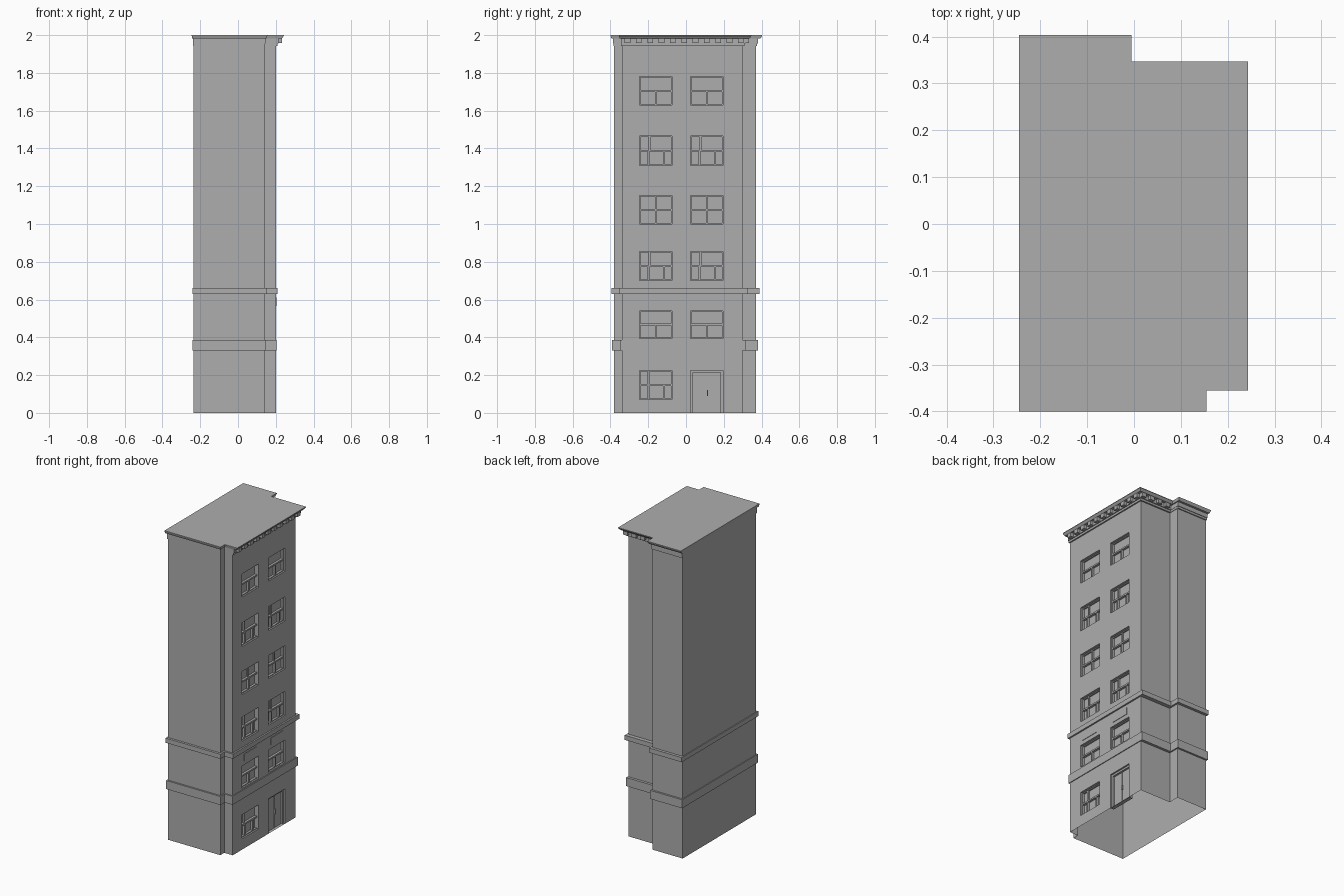
import bpy

if "Cube" in bpy.data.objects:
    bpy.data.objects.remove(bpy.data.objects["Cube"])

GREY = bpy.data.materials.new("plain grey")
GREY.diffuse_color = (0.42, 0.42, 0.42, 1)
GREY.use_nodes = True
GREY.node_tree.nodes["Principled BSDF"].inputs["Base Color"].default_value = GREY.diffuse_color


def make(name, verts, faces):
    me = bpy.data.meshes.new(name)
    me.from_pydata(verts, [], faces)
    me.materials.append(GREY)
    ob = bpy.data.objects.new(name, me)
    bpy.context.collection.objects.link(ob)
    return ob


def outline(l=0, f=0, r=0, b=0):
    """Footprint, counter-clockwise, pushed out to left, front, right and back."""
    s = f * 0.75
    return [(-.235 - l, -.38 - f), (.14 + s, -.38 - f), (.14 + s, -.34 - s), (.2 + r, -.34 - s),
            (.2 + r, .30 + b * 1.4), (-.02 + s, .30 + b * 1.4), (-.02 + s, .37 + b), (-.235 - l, .37 + b)]


def loft(name, rings, skip=(), cap=False):
    """Skin a stack of (outline, z) rings."""
    n = 8
    verts = [(x, y, z) for pts, z in rings for x, y in pts]
    faces = [(k * n + i, k * n + (i + 1) % n, (k + 1) * n + (i + 1) % n, (k + 1) * n + i)
             for k in range(len(rings) - 1) for i in range(n) if i not in skip]
    if cap:
        faces.append(tuple(range((len(rings) - 1) * n, len(rings) * n)))
    return make(name, verts, faces)


def boxes(name, items):
    """One mesh from boxes given as (x0, x1, y0, y1, z0, z1)."""
    verts, faces = [], []
    for x0, x1, y0, y1, z0, z1 in items:
        o = len(verts)
        verts += [(x, y, z) for z in (z0, z1) for x, y in ((x0, y0), (x1, y0), (x1, y1), (x0, y1))]
        faces += [(o + 3, o + 2, o + 1, o), (o + 4, o + 5, o + 6, o + 7)]
        faces += [(o + i, o + (i + 1) % 4, o + 4 + (i + 1) % 4, o + 4 + i) for i in range(4)]
    return make(name, verts, faces)


# Plain walls, open underneath, without the street facade
loft("walls", [(outline(), 0), (outline(), 1.95)], skip=(3,))

# Street facade: grid of quads with recessed openings
FX, DEPTH = 0.2, 0.025
BAYS = [(-.245, -.075), (.025, .195)]
FLOORS = [(.07, .225), (.395, .54), (.70, .855), (1.0, 1.15), (1.31, 1.465), (1.63, 1.78)]
openings = [(y0, y1, z0, z1) for y0, y1 in BAYS for z0, z1 in FLOORS]
door = (.025, .195, 0, .225)
openings[6] = door

verts, faces = [], []


def quad(pts):
    faces.append(tuple(range(len(verts), len(verts) + 4)))
    verts.extend(pts)


def rect(x, y0, y1, z0, z1):
    return [(x, y0, z0), (x, y1, z0), (x, y1, z1), (x, y0, z1)]


ys = [-.34, -.245, -.075, .025, .195, .30]
zs = [0] + [z for fl in FLOORS for z in fl] + [1.95]
for y0, y1 in zip(ys, ys[1:]):
    for z0, z1 in zip(zs, zs[1:]):
        cy, cz = (y0 + y1) / 2, (z0 + z1) / 2
        if not any(o[0] < cy < o[1] and o[2] < cz < o[3] for o in openings):
            quad(rect(FX, y0, y1, z0, z1))
for o in openings:
    p, q = rect(FX, *o), rect(FX - DEPTH, *o)
    quad(q)
    for i in range(4):
        j = (i + 1) % 4
        quad([p[i], p[j], q[j], q[i]])
make("facade", verts, faces)

# Window frames: (upper splits, lower splits) per floor
PATTERNS = [((.27,), (.27, .75)), ((), (.5,)), ((.3,), (.27, .75)),
            ((.5,), (.5,)), ((.3,), (.27, .75)), ((), (.5,))]
W, BACK = 0.005, FX - DEPTH
bars = []
for y0, y1 in BAYS:
    for (z0, z1), (upper, lower) in zip(FLOORS, PATTERNS):
        if z0 == .07 and y0 > 0:
            continue
        zm = z0 + (z1 - z0) * .5
        a, b = BACK + .009, BACK + .015
        bars += [(BACK, b, y0, y0 + W, z0, z1), (BACK, b, y1 - W, y1, z0, z1),
                 (BACK, a, y0 + W, y1 - W, z1 - W, z1),
                 (BACK, b, y0 + W, y1 - W, z0, z0 + W),
                 (BACK, b, y0 + W, y1 - W, zm - W, zm + W)]
        for splits, lo, hi, x in ((upper, zm + W, z1 - W, a), (lower, z0 + W, zm - W, b)):
            for t in splits:
                c = y0 + t * (y1 - y0)
                bars.append((BACK, x, c - W, c + W, lo, hi))
boxes("window_frames", bars)

# Thin panels above the second-floor windows
boxes("wall_panels", [(FX, FX + .003, y0 + .02, y1 - .02, .565, .61) for y0, y1 in BAYS])

# Door with frame and handle
boxes("door_frame", [(BACK, BACK + .015, .025, .037, 0, .225), (BACK, BACK + .015, .183, .195, 0, .225),
                     (BACK, BACK + .015, .037, .183, .213, .225)])
boxes("door_leaf", [(BACK, BACK + .006, .04, .108, 0, .21), (BACK, BACK + .006, .112, .18, 0, .21)])
boxes("door_handle", [(BACK + .006, BACK + .014, .112, .117, .09, .12)])

# Two belt courses around the building
for name, z0, z1, o in (("lower_belt", .33, .385, outline(.005, .011, .005, .012)),
                        ("upper_belt", .63, .66, outline(.006, .015, .01, .018))):
    loft(name, [(outline(), z0), (o, z0), (o, z1), (outline(), z1)])

# Stepped cornice and flat roof
ROOF = (.01, .02, .043, .033)


def step(t):
    return outline(*(v * t for v in ROOF))


loft("cornice_roof", [(step(0), 1.942), (step(.2), 1.942), (step(.2), 1.955), (step(.32), 1.955),
                      (step(.32), 1.982), (step(.75), 1.982), (step(1), 1.996), (step(1), 2.0)], cap=True)

# Dentil blocks under the cornice, on the street side and its back return
dentils = [(.2, .233, -.325 + i * .06, -.295 + i * .06, 1.957, 1.982) for i in range(11)]
dentils += [(.005 + i * .06, .035 + i * .06, .30, .333, 1.957, 1.982) for i in range(4)]
boxes("dentils", dentils)
